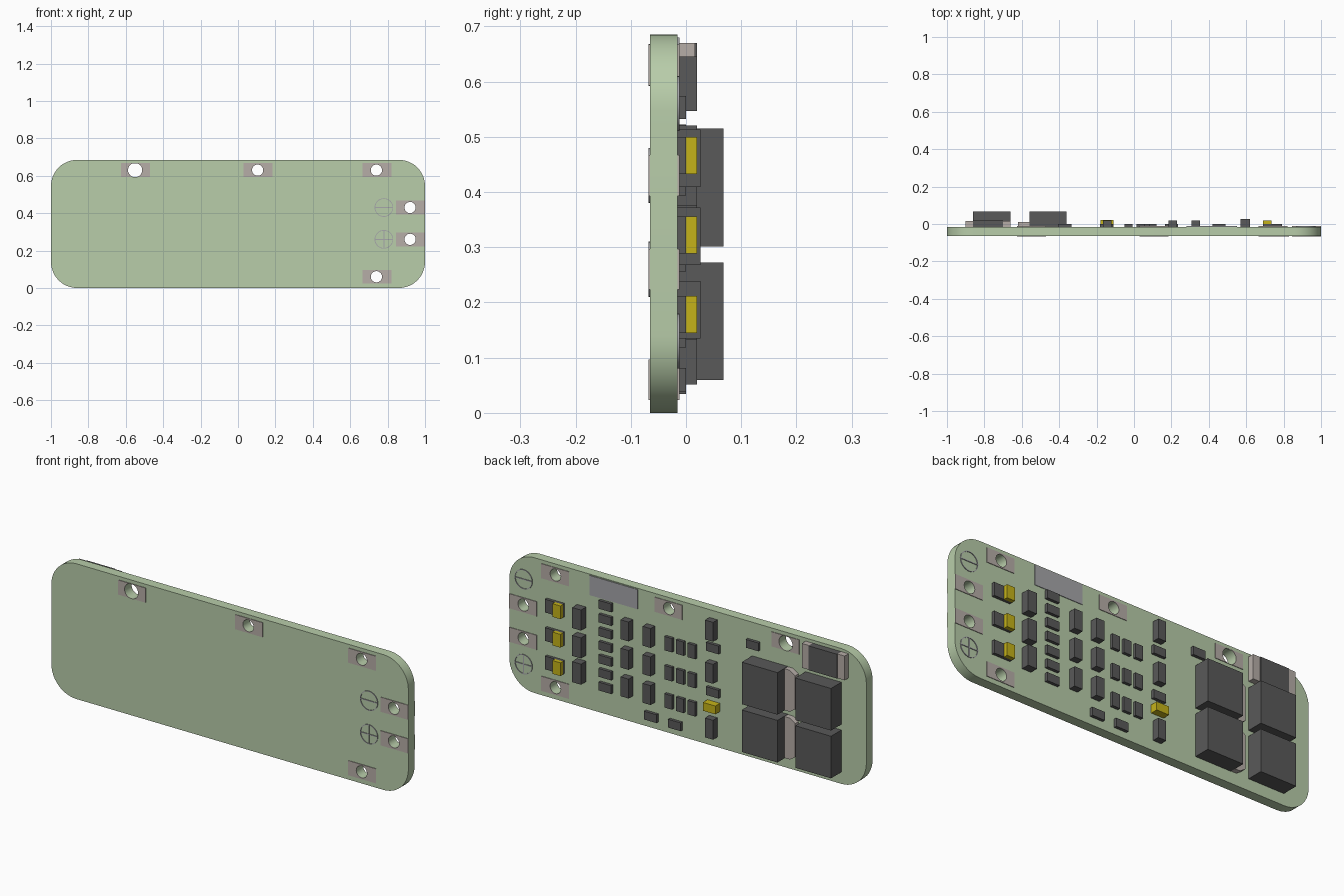
import bpy, bmesh
from math import sin, cos, pi

if "Cube" in bpy.data.objects:
    bpy.data.objects.remove(bpy.data.objects["Cube"])


def material(name, r, g, b):
    m = bpy.data.materials.new(name)
    m.diffuse_color = (r, g, b, 1)
    m.use_nodes = True
    m.node_tree.nodes["Principled BSDF"].inputs["Base Color"].default_value = m.diffuse_color
    return m


GREEN = material("board_green", 0.48, 0.61, 0.40)
DARK = material("chip_dark", 0.10, 0.10, 0.10)
YELLOW = material("led_yellow", 0.56, 0.45, 0.01)
METAL = material("pad_metal", 0.47, 0.42, 0.39)
PRINT = material("print_grey", 0.38, 0.38, 0.40)
FRONT, BACK, SKIN = -0.065, -0.015, 0.003


def circle(cx, cz, r, n=32):
    return [(cx + r * cos(2 * pi * i / n), cz + r * sin(2 * pi * i / n)) for i in range(n)]


def rect(x0, x1, z0, z1):
    return [(x0, z0), (x1, z0), (x1, z1), (x0, z1)]


def rounded(x0, x1, z0, z1, r, n=12):
    pts = []
    centres = [(x1 - r, z1 - r), (x0 + r, z1 - r), (x0 + r, z0 + r), (x1 - r, z0 + r)]
    for q, (cx, cz) in enumerate(centres):
        for i in range(n + 1):
            a = (q + i / n) * pi / 2
            pts.append((cx + r * cos(a), cz + r * sin(a)))
    return pts


def plate(name, loops, y0, y1, mat):
    """Flat plate in the xz plane; loops after the first are holes."""
    cu = bpy.data.curves.new(name, 'CURVE')
    cu.dimensions, cu.fill_mode = '2D', 'BOTH'
    cu.extrude = (y1 - y0) / 2
    for loop in loops:
        s = cu.splines.new('POLY')
        s.points.add(len(loop) - 1)
        for p, (x, z) in zip(s.points, loop):
            p.co = (x, z, 0, 1)
        s.use_cyclic_u = True
    ob = bpy.data.objects.new(name, cu)
    ob.location.y = (y0 + y1) / 2
    ob.rotation_euler.x = pi / 2
    bpy.context.collection.objects.link(ob)
    cu.materials.append(mat)
    bpy.ops.object.select_all(action='DESELECT')
    ob.select_set(True)
    bpy.context.view_layer.objects.active = ob
    bpy.ops.object.convert(target='MESH')
    bpy.ops.object.shade_smooth_by_angle(angle=0.6)


def boxes(name, items, size, y0, y1, mat):
    """One mesh of equal boxes centred at the given (x, z) spots."""
    bm = bmesh.new()
    for x, z in items:
        vs = bmesh.ops.create_cube(bm, size=1)['verts']
        bmesh.ops.scale(bm, vec=(size[0], y1 - y0, size[1]), verts=vs)
        bmesh.ops.translate(bm, vec=(x, (y0 + y1) / 2, z), verts=vs)
    me = bpy.data.meshes.new(name)
    bm.to_mesh(me)
    bm.free()
    me.materials.append(mat)
    bpy.context.collection.objects.link(bpy.data.objects.new(name, me))


# Board with drilled holes, and solder pads on both faces
holes = [(-0.55, 0.63, 0.038), (0.105, 0.63, 0.03), (0.74, 0.63, 0.03),
         (0.92, 0.43, 0.03), (0.92, 0.26, 0.03), (0.74, 0.06, 0.03)]
plate("board", [rounded(-1, 1, 0, 0.685, 0.14)] + [circle(*h) for h in holes], FRONT, BACK, GREEN)
for i, (x, z, r) in enumerate(holes):
    right = min(x + 0.08, 1.0)
    loops = [rect(x - 0.075, right, z - 0.037, z + 0.037), circle(x, z, r)]
    plate(f"front_pad_{i}", loops, FRONT - SKIN, FRONT, METAL)
    plate(f"back_pad_{i}", loops, BACK, BACK + SKIN, METAL)

# Polarity rings and bars on both faces
for side, spots, y0 in (("front", [(0.78, 0.43), (0.78, 0.26)], FRONT - SKIN),
                        ("back", [(0.92, 0.56), (0.92, 0.13)], BACK)):
    for i, (x, z) in enumerate(spots):
        plate(f"{side}_polarity_ring_{i}", [circle(x, z, 0.05), circle(x, z, 0.046)],
              y0, y0 + SKIN, PRINT)
    boxes(f"{side}_polarity_bar", spots, (0.092, 0.005), y0, y0 + SKIN, PRINT)
    boxes(f"{side}_polarity_upright", spots[1:], (0.005, 0.092), y0, y0 + SKIN - 0.0005, PRINT)

# Printed rating panel
boxes("rating_panel", [(0.415, 0.63)], (0.27, 0.1), BACK, BACK + SKIN, PRINT)

# Power transistors with the metal tabs between the two columns
power = [(x, z) for x in (-0.76, -0.46) for z in (0.166, 0.408)]
boxes("power_transistor", power, (0.2, 0.213), BACK, 0.068, DARK)
for i, z in enumerate((0.166, 0.408)):
    tab = [(-0.56, z - 0.105), (-0.59, z - 0.105), (-0.62, z - 0.085),
           (-0.62, z + 0.085), (-0.59, z + 0.105), (-0.56, z + 0.105)]
    plate(f"transistor_tab_{i}", [tab], BACK, 0.012, METAL)

# Shunt resistor with metal ends
boxes("shunt_body", [(-0.78, 0.608)], (0.16, 0.123), BACK, 0.02, DARK)
boxes("shunt_end", [(-0.68, 0.608), (-0.88, 0.608)], (0.04, 0.123), BACK, 0.016, METAL)

# Indicator lamps on small dark bases
rows = (0.466, 0.322, 0.178)
boxes("lamp", [(0.712, z) for z in rows], (0.045, 0.067), 0.0, 0.02, YELLOW)
boxes("lamp_base", [(0.74, z) for z in rows], (0.1, 0.067), BACK, 0.0, DARK)
boxes("side_lamp", [(-0.145, 0.205)], (0.07, 0.042), BACK, 0.022, YELLOW)

# Upright chips in columns
boxes("tall_chip", [(0.595, z) for z in (0.461, 0.32, 0.187)], (0.05, 0.104), BACK, 0.026, DARK)
boxes("column_chip", [(x, z) for x in (0.33, 0.207) for z in (0.471, 0.327, 0.182)]
      + [(-0.143, z) for z in (0.596, 0.383, 0.1)], (0.045, 0.098), BACK, 0.02, DARK)

# Low chips: ladder, grid and strays
ladder = [(0.455, 0.553 - 0.069 * i) for i in range(7)]
strays = [(0.2, 0.06), (0.065, 0.055), (-0.147, 0.501), (-0.147, 0.277), (-0.37, 0.576)]
boxes("flat_chip", ladder + strays, (0.07, 0.042), BACK, 0.0, DARK)
grid = [(x, z) for x in (0.1, 0.035, -0.03) for z in (0.455, 0.308, 0.165)]
boxes("grid_chip", grid, (0.042, 0.07), BACK, 0.0, DARK)
